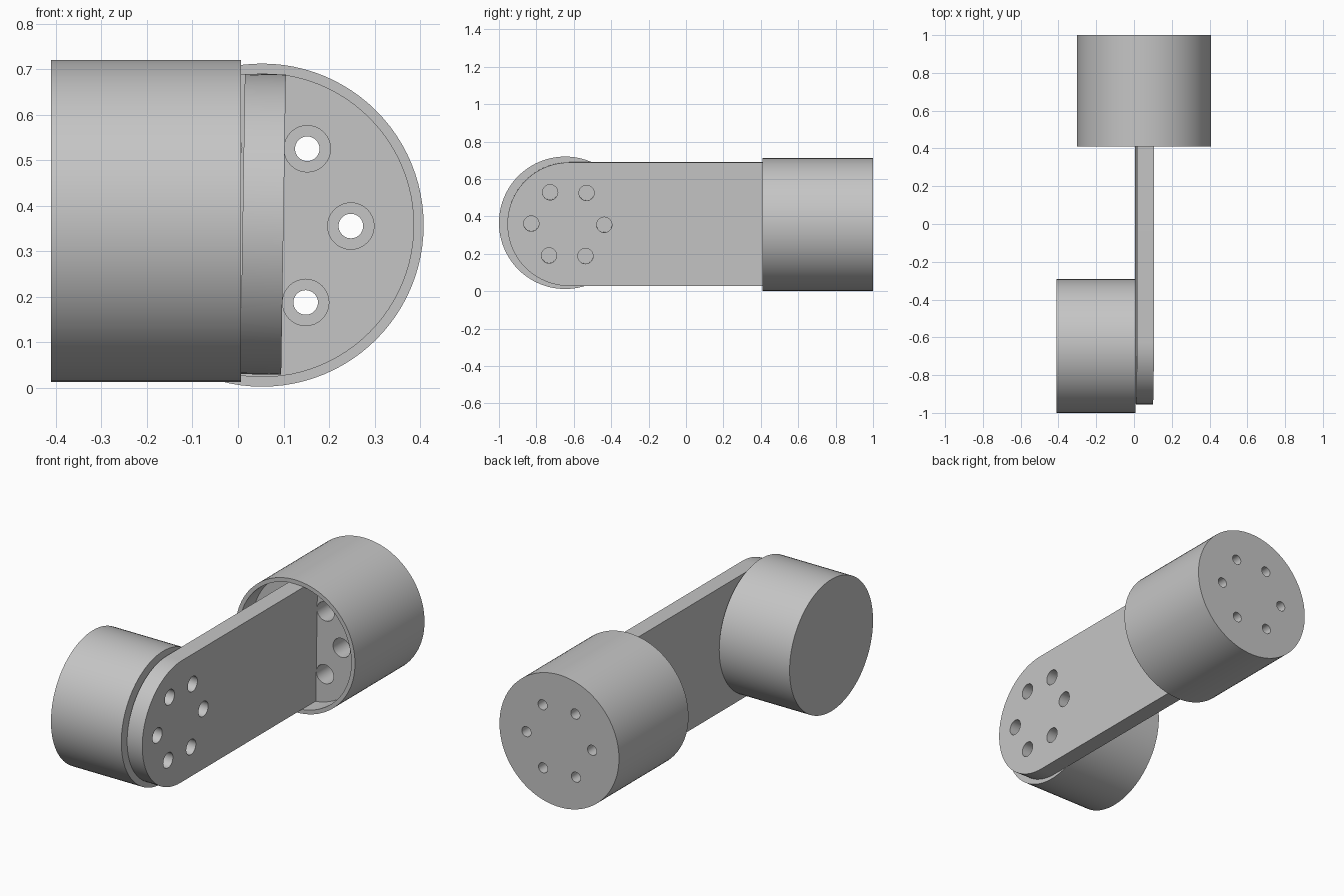
import bpy
import bmesh
import math
from mathutils import Matrix, Vector

cube = bpy.data.objects.get("Cube")
if cube:
    bpy.data.objects.remove(cube, do_unlink=True)

grey = bpy.data.materials.new("plain grey")
grey.use_nodes = True
colour = (0.56, 0.56, 0.56, 1)
grey.diffuse_color = colour
grey.node_tree.nodes["Principled BSDF"].inputs["Base Color"].default_value = colour


def add_object(name, bm):
    bmesh.ops.recalc_face_normals(bm, faces=bm.faces)
    mesh = bpy.data.meshes.new(name)
    bm.to_mesh(mesh)
    bm.free()
    mesh.materials.append(grey)
    obj = bpy.data.objects.new(name, mesh)
    bpy.context.collection.objects.link(obj)
    return obj


def cylinder(name, axis, start, end, radius, sides=96):
    """Cylinder between two points on a line along 'X' or 'Y'."""
    start, end = Vector(start), Vector(end)
    turn = Matrix.Rotation(math.pi / 2, 4, "Y" if axis == "X" else "X")
    bm = bmesh.new()
    bmesh.ops.create_cone(bm, cap_ends=True, segments=sides, radius1=radius,
                          radius2=radius, depth=(end - start).length,
                          matrix=Matrix.Translation((start + end) / 2) @ turn)
    return add_object(name, bm)


def activate(obj):
    bpy.ops.object.select_all(action="DESELECT")
    obj.select_set(True)
    bpy.context.view_layer.objects.active = obj


def cut(obj, cutter):
    cutter.hide_render = True
    mod = obj.modifiers.new("cut", "BOOLEAN")
    mod.operation = "DIFFERENCE"
    mod.solver = "EXACT"
    mod.object = cutter
    activate(obj)
    bpy.ops.object.modifier_apply(modifier=mod.name)
    bpy.data.objects.remove(cutter, do_unlink=True)


def ring(radius, offset):
    """Six evenly spaced positions on the bolt circle."""
    for i in range(6):
        a = math.radians(60 * i + offset)
        yield radius * math.cos(a), radius * math.sin(a)


BOLT_CIRCLE = 0.195

# Rear housing: open cup with counterbored bolt holes in its thick floor
cx, cz = 0.053, 0.357
floor_y = 0.525
housing = cylinder("rear_housing", "Y", (cx, 0.41, cz), (cx, 1, cz), 0.355)
cut(housing, cylinder("recess_cutter", "Y", (cx, 0.3, cz), (cx, floor_y, cz), 0.333))
for dx, dz in ring(BOLT_CIRCLE, -0.6):
    x, z = cx + dx, cz + dz
    cut(housing, cylinder("bore_cutter", "Y", (x, 0.45, z), (x, 0.88, z), 0.051, 32))
    cut(housing, cylinder("bolt_cutter", "Y", (x, 0.8, z), (x, 1.1, z), 0.027, 32))

# Front drum: solid cylinder lying across the arm
drum = cylinder("front_drum", "X", (-0.411, -0.646, 0.366), (0.007, -0.646, 0.366), 0.354)

# Arm: flat bar with a rounded front end, set into the rear housing
arm_y, arm_r, thick = -0.625, 0.33, 0.09
bm = bmesh.new()
outline = [(floor_y + 0.005 - arm_y, arm_r)]
for i in range(49):
    a = math.pi / 2 + math.pi * i / 48
    outline.append((arm_r * math.cos(a), arm_r * math.sin(a)))
outline.append((floor_y + 0.005 - arm_y, -arm_r))
face = bm.faces.new([bm.verts.new((-thick / 2, y, z)) for y, z in outline])
side = bmesh.ops.extrude_face_region(bm, geom=[face])["geom"]
bmesh.ops.translate(bm, vec=(thick, 0, 0),
                    verts=[v for v in side if isinstance(v, bmesh.types.BMVert)])
arm = add_object("arm", bm)
for dy, dz in ring(BOLT_CIRCLE, -1):
    y = dy - 0.007
    cut(arm, cylinder("arm_hole_cutter", "X", (-0.2, y, dz), (0.2, y, dz), 0.041, 32))
tilt = Matrix.Rotation(math.radians(0.9), 4, "Y")
arm.data.transform(Matrix.Translation((0.055, arm_y, 0.359)) @ tilt)

for obj in (housing, drum, arm):
    activate(obj)
    bpy.ops.object.shade_smooth_by_angle(angle=math.radians(30))
